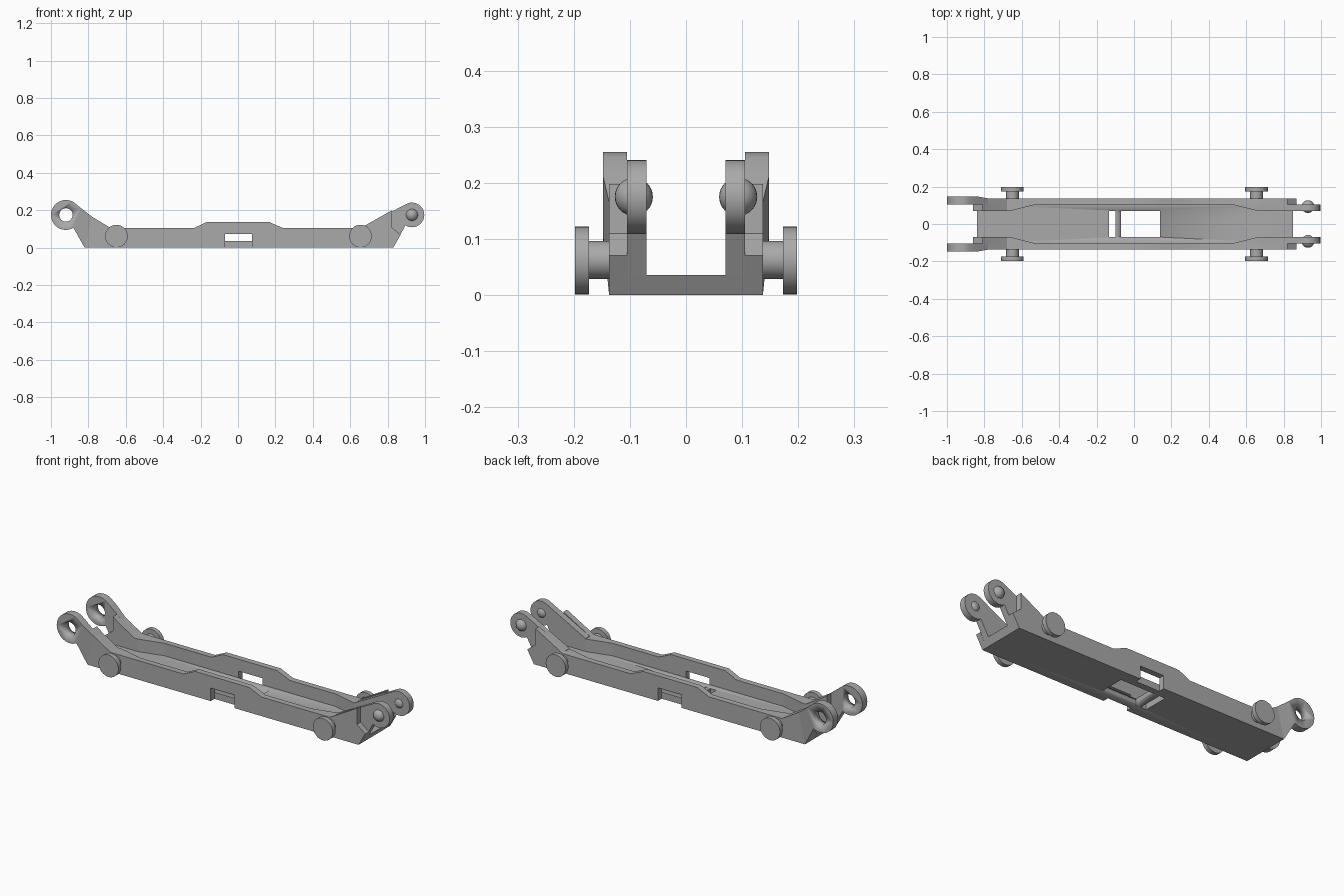
import bpy, bmesh
from math import sin, cos, radians, pi
from mathutils import Matrix

if "Cube" in bpy.data.objects:
    bpy.data.objects.remove(bpy.data.objects["Cube"], do_unlink=True)

steel = bpy.data.materials.new("plain grey")
steel.use_nodes = True
GREY = (0.4, 0.4, 0.4, 1)
steel.diffuse_color = GREY
steel.node_tree.nodes["Principled BSDF"].inputs["Base Color"].default_value = GREY

INNER, MID, OUTER, FLARE = 0.07, 0.105, 0.137, 0.148


def finish(name, bm, mirror=True):
    bmesh.ops.recalc_face_normals(bm, faces=bm.faces)
    mesh = bpy.data.meshes.new(name)
    bm.to_mesh(mesh)
    bm.free()
    mesh.materials.append(steel)
    obj = bpy.data.objects.new(name, mesh)
    bpy.context.collection.objects.link(obj)
    bpy.ops.object.select_all(action='DESELECT')
    obj.select_set(True)
    bpy.context.view_layer.objects.active = obj
    bpy.ops.object.shade_smooth_by_angle(angle=radians(30))
    if mirror:
        m = obj.modifiers.new("other side", 'MIRROR')
        m.use_axis = (False, True, False)
    return obj


def loft(name, low, high, mirror=True):
    """Solid between two matching outlines."""
    bm = bmesh.new()
    a = [bm.verts.new(p) for p in low]
    b = [bm.verts.new(p) for p in high]
    bm.faces.new(a)
    bm.faces.new(b)
    for i in range(len(a)):
        j = (i + 1) % len(a)
        bm.faces.new((a[i], a[j], b[j], b[i]))
    return finish(name, bm, mirror)


def plate(name, pts, y0, y1, mirror=True):
    """Side profile in x, z given thickness along y."""
    return loft(name, [(x, y0, z) for x, z in pts], [(x, y1, z) for x, z in pts], mirror)


def arc(cx, cz, r, a0, a1, n=28):
    angles = [radians(a0 + (a1 - a0) * i / n) for i in range(n + 1)]
    return [(cx + r * cos(a), cz + r * sin(a)) for a in angles]


def rod(bm, x, z, r, y0, y1, segments=32):
    mat = Matrix.Translation((x, (y0 + y1) / 2, z)) @ Matrix.Rotation(pi / 2, 4, 'X')
    bmesh.ops.create_cone(bm, cap_ends=True, segments=segments, radius1=r, radius2=r,
                          depth=y1 - y0, matrix=mat)


def cut(obj, cutter):
    cutter.hide_render = True
    m = obj.modifiers.new("cut", 'BOOLEAN')
    m.operation = 'DIFFERENCE'
    m.solver = 'EXACT'
    m.object = cutter
    if len(obj.modifiers) > 1:
        obj.modifiers.move(len(obj.modifiers) - 1, 0)
    bpy.ops.object.select_all(action='DESELECT')
    obj.select_set(True)
    bpy.context.view_layer.objects.active = obj
    bpy.ops.object.modifier_apply(modifier=m.name)
    bpy.data.objects.remove(cutter, do_unlink=True)


# Floor with two openings
floor = plate("floor", [(-0.82, 0), (0.83, 0), (0.85, 0.036), (-0.84, 0.036)], -MID, MID, False)
for x0, x1 in ((-0.07, 0.14), (-0.135, -0.1)):
    slot = [(x0, -0.1), (x1, -0.1), (x1, 0.1), (x0, 0.1)]
    cut(floor, plate("slot_cutter", slot, -INNER, INNER, False))

# Long side walls with a raised centre and a notch underneath
plate("side_wall", [
    (-0.82, 0), (-0.07, 0), (-0.07, 0.072), (0.075, 0.072), (0.075, 0), (0.83, 0),
    (0.87, 0.07), (0.82, 0.11), (0.82, 0.198), (0.655, 0.105), (0.24, 0.105),
    (0.165, 0.138), (-0.165, 0.138), (-0.235, 0.105), (-0.68, 0.105), (-0.78, 0.165),
], MID, OUTER)

# Wedges where the walls thicken toward each end
for side, name in ((-1, "right_wedge"), (1, "left_wedge")):
    plan = [(side * 0.52, MID), (side * 0.66, MID), (side * 0.66, INNER)]
    loft(name, [(x, y, 0) for x, y in plan], [(x, y, 0.105) for x, y in plan])

# Inner lugs with the pin ends
plate("pin_lug", [(0.66, 0), (0.83, 0)] + arc(0.93, 0.175, 0.066, -122, 120)
      + [(0.66, 0.107)], INNER, MID)
bm = bmesh.new()
bmesh.ops.create_uvsphere(bm, u_segments=24, v_segments=16, radius=0.034,
                          matrix=Matrix.Translation((0.93, 0.093, 0.175)))
finish("pin_dome", bm)

# Thick inner wall behind the outer lugs
plate("inner_shoulder", [(-0.66, 0), (-0.66, 0.105), (-0.68, 0.105), (-0.78, 0.165),
                         (-0.81, 0.188), (-0.81, 0.11), (-0.86, 0.07), (-0.82, 0)], INNER, MID)

# Outer lugs, flared outward and drilled
flare = [(-0.84, 0.212, FLARE), (-0.78, 0.165, OUTER), (-0.82, 0, OUTER), (-0.88, 0.106, FLARE)]
loft("lug_flare", [(x, MID, z) for x, z, y in flare], [(x, y, z) for x, z, y in flare])
eye = plate("socket_lug", arc(-0.92, 0.175, 0.08, 60, 300) + [(-0.84, 0.212)], MID, FLARE)
bm = bmesh.new()
rod(bm, -0.92, 0.175, 0.036, 0.05, 0.2)
cut(eye, finish("hole_cutter", bm, False))

# Guide rollers on short axles
for x, name in ((-0.65, "right_roller"), (0.655, "left_roller")):
    bm = bmesh.new()
    rod(bm, x, 0.0615, 0.0605, 0.173, 0.198)
    rod(bm, x, 0.0625, 0.034, 0.12, 0.18)
    finish(name, bm)
